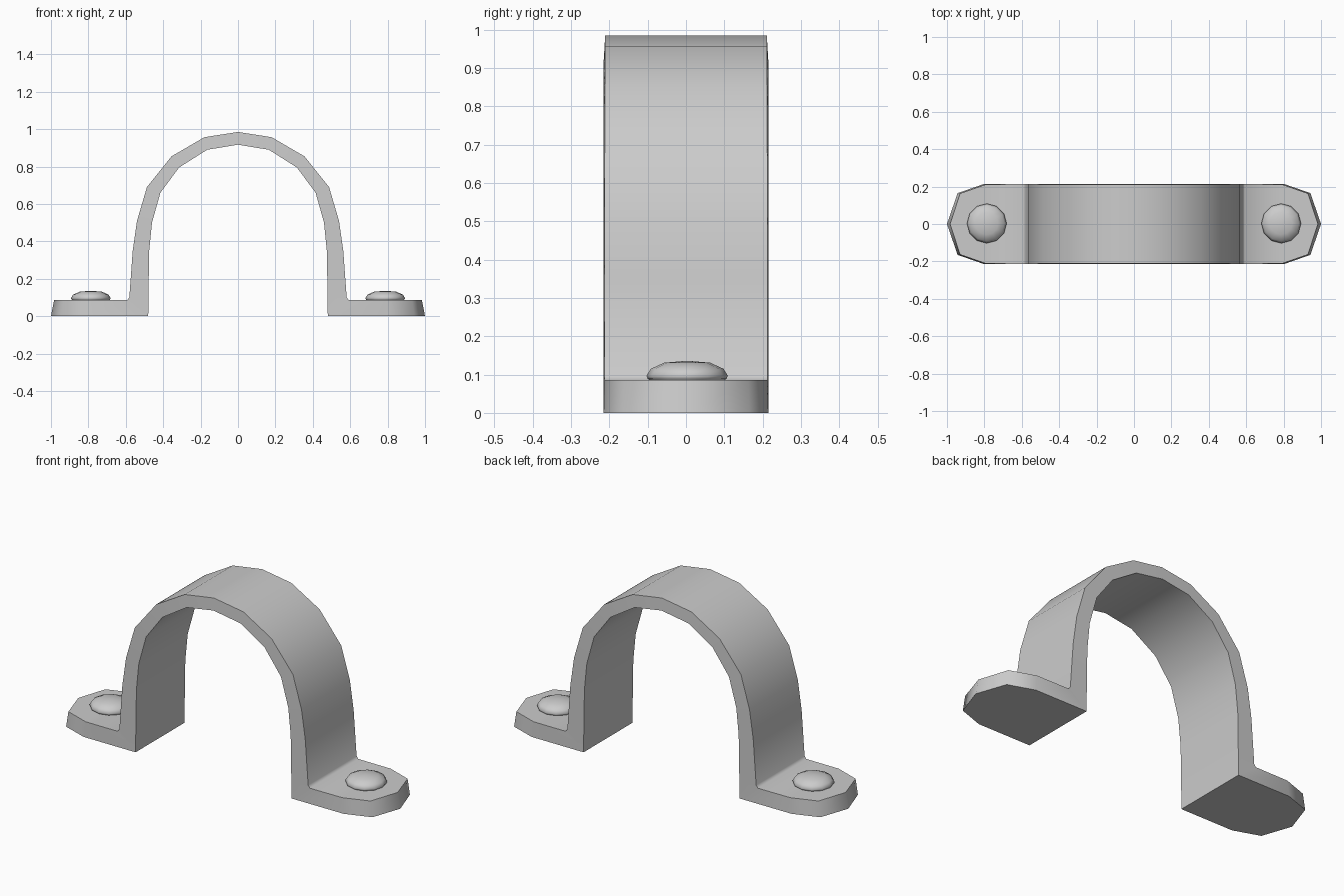
import bpy, bmesh, math

if "Cube" in bpy.data.objects:
    bpy.data.objects.remove(bpy.data.objects["Cube"])


def finish(name, bm, angle):
    bmesh.ops.remove_doubles(bm, verts=bm.verts, dist=1e-4)
    bmesh.ops.recalc_face_normals(bm, faces=bm.faces)
    me = bpy.data.meshes.new(name)
    bm.to_mesh(me)
    bm.free()
    ob = bpy.data.objects.new(name, me)
    bpy.context.collection.objects.link(ob)
    bpy.ops.object.select_all(action='DESELECT')
    ob.select_set(True)
    bpy.context.view_layer.objects.active = ob
    bpy.ops.object.shade_smooth_by_angle(angle=math.radians(angle))
    return ob


# Strap: stations from foot crown to foot tip
# (inner x, inner z, outer x, outer z, inner half width, outer half width)
half = [
    (0.0, 0.917, 0.0, 0.985, 0.215, 0.211),
    (0.165, 0.89, 0.18, 0.957, 0.215, 0.211),
    (0.315, 0.795, 0.355, 0.855, 0.215, 0.212),
    (0.415, 0.66, 0.487, 0.69, 0.215, 0.212),
    (0.46, 0.50, 0.54, 0.51, 0.215, 0.213),
    (0.475, 0.35, 0.563, 0.35, 0.215, 0.213),
    (0.479, 0.10, 0.581, 0.10, 0.215, 0.213),
    (0.48, 0.0, 0.592, 0.086, 0.215, 0.213),
    (0.80, 0.0, 0.79, 0.086, 0.215, 0.212),
    (0.943, 0.0, 0.93, 0.086, 0.165, 0.163),
    (1.0, 0.0, 0.983, 0.086, 0.0, 0.0),
]
stations = [(-a, b, -c, d, e, f) for a, b, c, d, e, f in half[:0:-1]] + half
bm = bmesh.new()
rings = []
for xi, zi, xo, zo, wi, wo in stations:
    pts = [(xi, -wi, zi), (xo, -wo, zo), (xo, wo, zo), (xi, wi, zi)]
    rings.append([bm.verts.new(p) for p in pts])
for a, b in zip(rings, rings[1:]):
    for i in range(4):
        j = (i + 1) % 4
        bm.faces.new((a[i], a[j], b[j], b[i]))
finish("strap", bm, 58)

# Domed rivets, lathed from a short profile
profile = [(0.09, 0.08), (0.103, 0.089), (0.106, 0.097), (0.095, 0.115),
           (0.06, 0.131), (0.0, 0.136)]
for side, x in (("left", -0.787), ("right", 0.787)):
    bm = bmesh.new()
    verts = [bm.verts.new((r, 0, z)) for r, z in profile]
    edges = [bm.edges.new(p) for p in zip(verts, verts[1:])]
    bmesh.ops.spin(bm, geom=verts + edges, cent=(0, 0, 0), axis=(0, 0, 1),
                   angle=2 * math.pi, steps=12)
    rivet = finish(side + "_rivet", bm, 60)
    rivet.location = (x, 0.003, 0)
